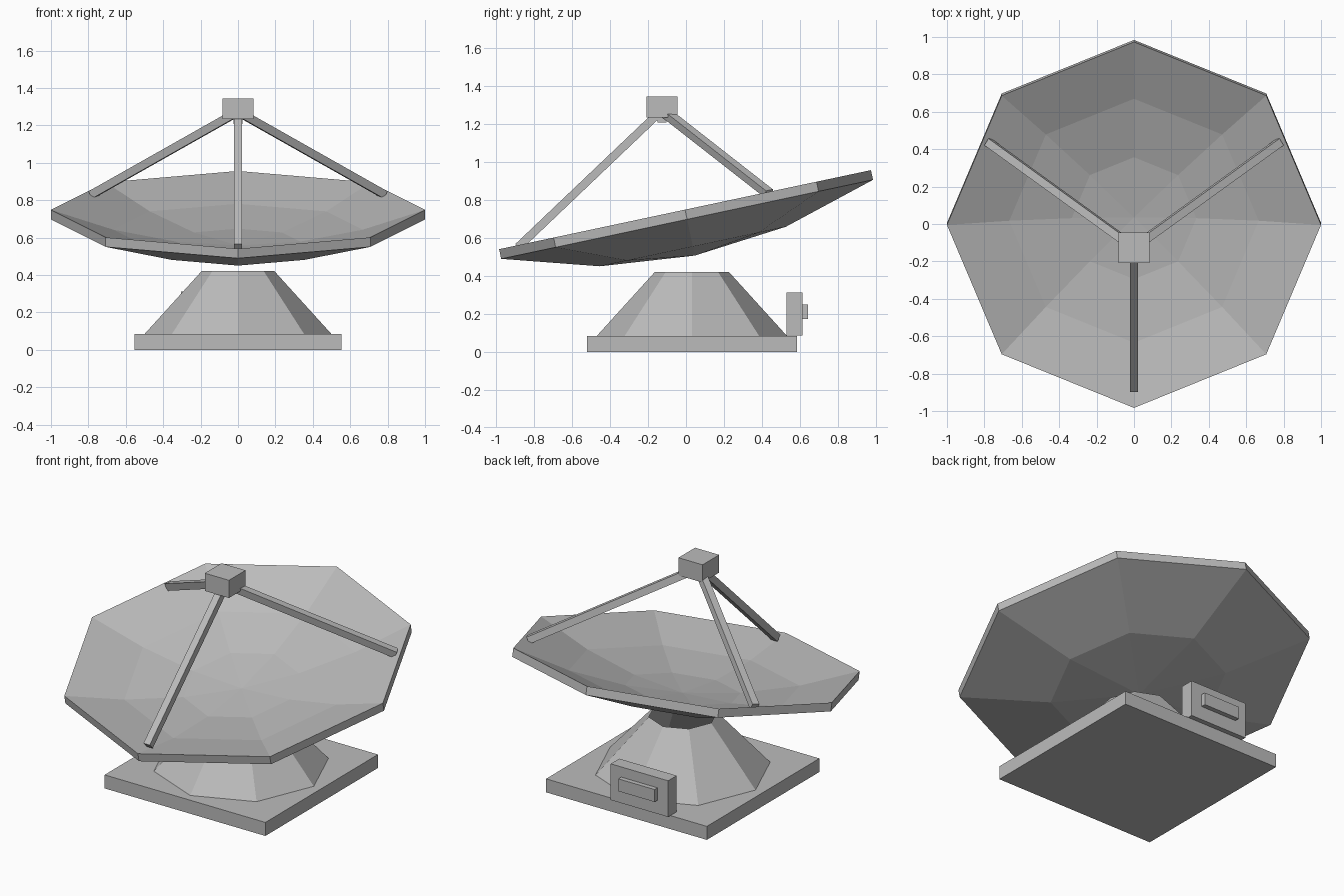
import bpy, bmesh, math
from mathutils import Matrix, Vector

cube = bpy.data.objects.get("Cube")
if cube:
    bpy.data.objects.remove(cube, do_unlink=True)

grey = bpy.data.materials.new("light_grey")
grey.use_nodes = True
GREY = (0.5, 0.5, 0.5, 1)
grey.diffuse_color = GREY
grey.node_tree.nodes["Principled BSDF"].inputs["Base Color"].default_value = GREY


def finish(name, bm, matrix=None):
    """Turn a bmesh into a flat shaded grey object."""
    mesh = bpy.data.meshes.new(name)
    bm.to_mesh(mesh)
    bm.free()
    mesh.materials.append(grey)
    obj = bpy.data.objects.new(name, mesh)
    if matrix:
        obj.matrix_world = matrix
    bpy.context.collection.objects.link(obj)
    return obj


def box(name, center, size, matrix=None):
    bm = bmesh.new()
    bmesh.ops.create_cube(bm, size=1)
    bmesh.ops.scale(bm, vec=size, verts=bm.verts)
    bmesh.ops.translate(bm, vec=center, verts=bm.verts)
    return finish(name, bm, matrix)


def lathe(name, profile, matrix, sides=8):
    """Spin a (radius, height) profile into a faceted solid."""
    bm = bmesh.new()
    verts = [bm.verts.new((r, 0, z)) for r, z in profile]
    edges = [bm.edges.new(pair) for pair in zip(verts, verts[1:])]
    bmesh.ops.spin(bm, geom=verts + edges, cent=(0, 0, 0), axis=(0, 0, 1),
                   angle=math.tau, steps=sides, use_merge=False)
    bmesh.ops.remove_doubles(bm, verts=bm.verts, dist=1e-4)
    bmesh.ops.dissolve_degenerate(bm, edges=bm.edges, dist=1e-4)
    bmesh.ops.recalc_face_normals(bm, faces=bm.faces)
    return finish(name, bm, matrix)


# Base plate and hollow eight-sided pedestal, open at the top
box("base_plate", (0, 0.032, 0.042), (1.106, 1.106, 0.084))
lathe("pedestal", [(0, 0.084), (0.5, 0.084), (0.195, 0.42)],
      Matrix.Translation((0, 0.031, 0)))

# Control box on the back edge with its raised panel
box("control_box", (-0.108, 0.57, 0.199), (0.395, 0.084, 0.225))
box("control_panel", (-0.108, 0.62, 0.21), (0.25, 0.042, 0.077))

# Tilted parabolic dish: three rings inside, two rings beneath
DEPTH, WALL = 0.195, 0.052
tilt = Matrix.Translation((0, -0.005, 0.748)) @ Matrix.Rotation(math.radians(12), 4, 'X')
inside = [(i / 3, DEPTH * ((i / 3) ** 2 - 1)) for i in range(4)]
beneath = [(i / 2, DEPTH * ((i / 2) ** 2 - 1) - WALL) for i in (2, 1, 0)]
lathe("dish", inside + beneath, tilt)

# Feed box and the small horn below it
box("feed_box", (0, -0.126, 1.289), (0.166, 0.163, 0.11))
box("feed_horn", (0, -0.126, 1.226), (0.046, 0.048, 0.038))

# Three square struts from the rim to the feed box, upright in the dish frame
top = tilt.inverted() @ Vector((0, -0.126, 1.272))
for label, degrees in (("front", 270), ("left", 30), ("right", 150)):
    a = math.radians(degrees)
    foot = Vector((0.9 * math.cos(a), 0.9 * math.sin(a), -0.01))
    along = top - foot
    frame = along.to_track_quat('Z', 'Y').to_matrix().to_4x4()
    box(label + "_strut", (0, 0, 0), (0.043, 0.043, along.length),
        tilt @ Matrix.Translation((top + foot) / 2) @ frame)
